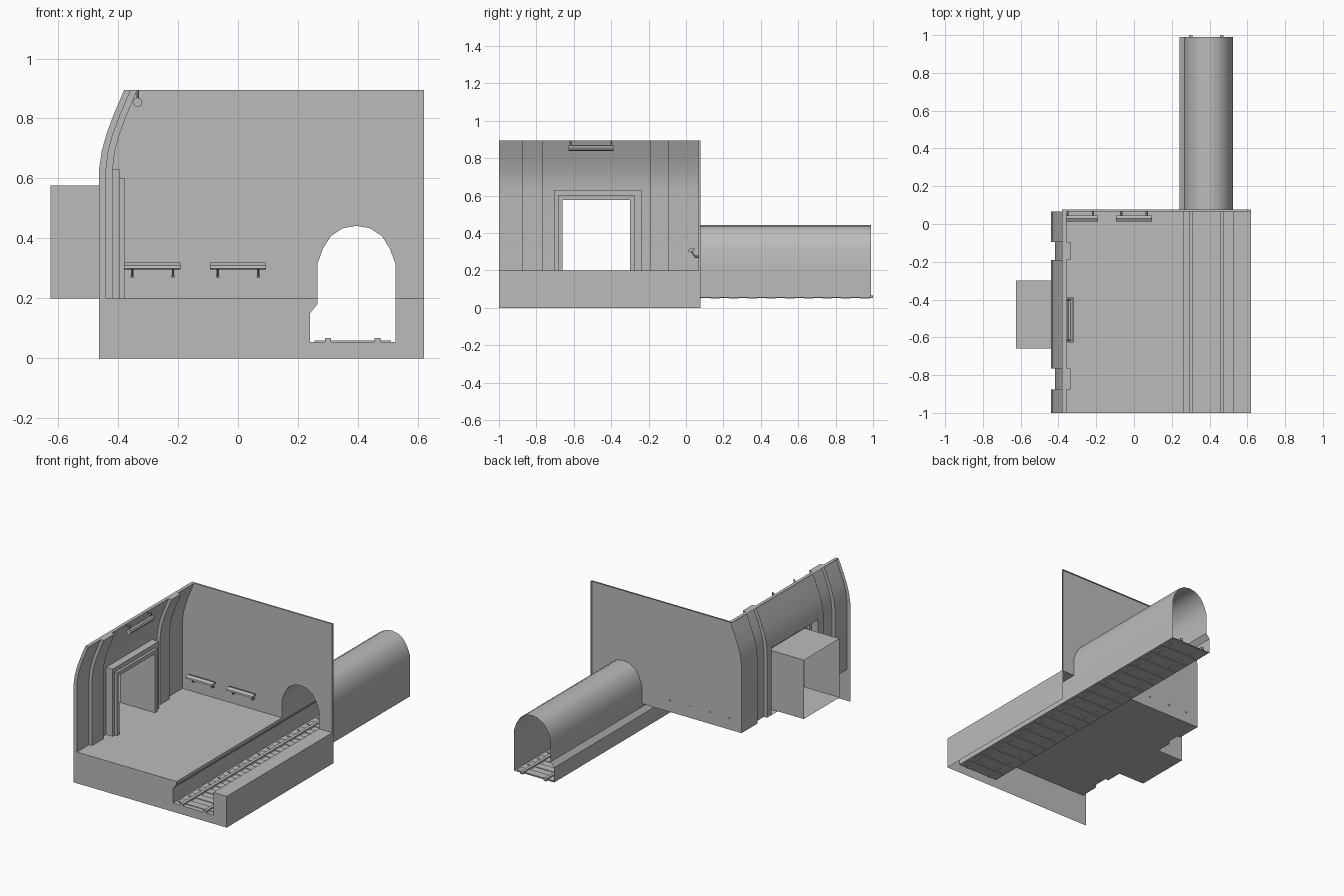
import bpy, bmesh, math
from mathutils import Vector

cube = bpy.data.objects.get("Cube")
if cube:
    bpy.data.objects.remove(cube, do_unlink=True)

grey = bpy.data.materials.new("concrete grey")
grey.use_nodes = True
grey.diffuse_color = (0.5, 0.5, 0.5, 1)
grey.node_tree.nodes["Principled BSDF"].inputs["Base Color"].default_value = (0.5, 0.5, 0.5, 1)


def finish(name, bm, smooth=False):
    bmesh.ops.remove_doubles(bm, verts=bm.verts, dist=0.0002)
    bmesh.ops.recalc_face_normals(bm, faces=bm.faces)
    mesh = bpy.data.meshes.new(name)
    bm.to_mesh(mesh)
    bm.free()
    mesh.materials.append(grey)
    ob = bpy.data.objects.new(name, mesh)
    bpy.context.collection.objects.link(ob)
    if smooth:
        bpy.ops.object.select_all(action='DESELECT')
        ob.select_set(True)
        bpy.context.view_layer.objects.active = ob
        bpy.ops.object.shade_smooth_by_angle(angle=math.radians(35))
    return ob


def add_sheet(bm, rows, skip=lambda c: False):
    """Quads between neighbouring rows of points."""
    for a, b in zip(rows, rows[1:]):
        for i in range(len(a) - 1):
            quad = [Vector(p) for p in (a[i], a[i + 1], b[i + 1], b[i])]
            if not skip(sum(quad, Vector()) / 4):
                bm.faces.new([bm.verts.new(p) for p in quad])


def sheet(name, rows, smooth=False):
    bm = bmesh.new()
    add_sheet(bm, rows)
    return finish(name, bm, smooth)


def polygon(name, points):
    bm = bmesh.new()
    bm.faces.new([bm.verts.new(p) for p in points])
    return finish(name, bm)


def add_box(bm, lo, hi):
    verts = bmesh.ops.create_cube(bm, size=1)["verts"]
    for v in verts:
        v.co = [(l + h) / 2 + c * (h - l) for l, h, c in zip(lo, hi, v.co)]


def add_rod(bm, a, b, radius, sides=8):
    a, b = Vector(a), Vector(b)
    verts = bmesh.ops.create_cone(bm, cap_ends=True, segments=sides, radius1=radius,
                                  radius2=radius, depth=(b - a).length)["verts"]
    turn = Vector((0, 0, 1)).rotation_difference(b - a)
    for v in verts:
        v.co = turn @ v.co + (a + b) / 2


# Main levels and limits
FRONT, BACK, CAP, END = -1.0, 0.067, 0.078, 0.99
FLOOR, TOP, SIDE, BED = 0.2, 0.895, 0.62, 0.055
EDGE, TUNNEL_R, RECESS = 0.265, 0.525, 0.24

# Curved wall section, inner and outer
inner = [(-0.44, FLOOR), (-0.44, 0.63), (-0.433, 0.69), (-0.418, 0.745), (-0.394, 0.81), (-0.358, TOP)]
outer = [(-0.463, 0), (-0.463, 0.635), (-0.455, 0.69), (-0.44, 0.745), (-0.416, 0.81), (-0.38, TOP)]

# Tunnel section: undercut platform edge, trench floor and arch
trench = [(EDGE, FLOOR), (EDGE, 0.18), (RECESS, 0.15), (RECESS, BED), (TUNNEL_R, BED), (TUNNEL_R, FLOOR)]
arch = [(TUNNEL_R, FLOOR), (TUNNEL_R, 0.315), (0.507, 0.365), (0.48, 0.408), (0.44, 0.434), (0.395, 0.442),
        (0.35, 0.434), (0.31, 0.408), (0.283, 0.365), (EDGE, 0.315), (EDGE, FLOOR)]

# Front skirt with the cut edge of the curved wall
front = outer + inner[::-1] + trench + [(SIDE, FLOOR), (SIDE, 0)]
polygon("front_skirt", [(x, FRONT, z) for x, z in front])

# Right side skirt and floor ledge
polygon("side_skirt", [(SIDE, FRONT, 0), (SIDE, CAP, 0), (SIDE, CAP, FLOOR), (SIDE, FRONT, FLOOR)])
polygon("far_ledge", [(TUNNEL_R, FRONT, FLOOR), (SIDE, FRONT, FLOOR), (SIDE, BACK, FLOOR), (TUNNEL_R, BACK, FLOOR)])

# Back wall with arch opening and turned edges
wall = [(SIDE, FLOOR), (SIDE, TOP)] + inner[::-1] + arch[::-1]
polygon("back_wall", [(x, BACK, z) for x, z in wall])
rim = [(SIDE, FLOOR), (SIDE, TOP), (-0.38, TOP)]
sheet("back_wall_rim", [[(x, y, z) for x, z in rim] for y in (BACK, CAP)])

# Curved wall with two pilasters and a doorway gap
DOOR = (-0.705, -0.238, 0.63)
STEP = 0.022
plan = [(FRONT, 0), (-0.877, 0), (-0.877, STEP), (-0.764, STEP), (-0.764, 0), (DOOR[0], 0),
        (DOOR[1], 0), (-0.19, 0), (-0.19, STEP), (-0.094, STEP), (-0.094, 0), (BACK, 0)]
bm = bmesh.new()
add_sheet(bm, [[(x + d, y, z) for x, z in inner] for y, d in plan],
          skip=lambda c: DOOR[0] < c.y < DOOR[1] and c.z < DOOR[2])
finish("curved_wall", bm, True)
sheet("curved_wall_rim", [[(-0.38, y, TOP), (inner[-1][0] + d, y, TOP)] for y, d in plan])
sheet("platform_floor", [[(inner[0][0] + d, y, FLOOR), (EDGE, y, FLOOR)] for y, d in plan])

# Stepped door frame running into an open-ended passage
OPEN = (-0.66, -0.299, 0.577)
MID = (-0.684, -0.276, 0.602)
steps = [(DOOR, -0.44), (DOOR, -0.394), (MID, -0.394), (MID, -0.378), (OPEN, -0.378), (OPEN, -0.625)]
sheet("doorway_passage", [[(x, a, FLOOR), (x, a, t), (x, b, t), (x, b, FLOOR)] for (a, b, t), x in steps])
sheet("passage_floor", [[(x, OPEN[0], FLOOR), (x, OPEN[1], FLOOR)] for x in (-0.625, -0.44)])

# Track trench and tunnel
sheet("track_trench", [[(x, y, z) for x, z in trench] for y in (FRONT, BACK, END)])
sheet("tunnel_arch", [[(x, y, z) for x, z in arch] for y in (BACK, END)], True)

# Sleepers and rails
bm = bmesh.new()
for i in range(20):
    y = FRONT + 0.03 + i * 0.1
    add_box(bm, (0.255, y, 0.051), (0.51, y + 0.05, 0.059))
finish("sleepers", bm)
bm = bmesh.new()
for x in (0.29, 0.455):
    add_box(bm, (x, FRONT, 0.052), (x + 0.02, 1.0, 0.067))
finish("rails", bm)

# Leaning benches on wall brackets
for n, x in enumerate((-0.285, 0)):
    bm = bmesh.new()
    section = [(0.012, 0.3), (0.02, 0.296), (0.046, 0.306), (0.046, 0.316), (0.03, 0.319), (0.014, 0.31)]
    ends = [[bm.verts.new((x + s * 0.094, y, z)) for y, z in section] for s in (-1, 1)]
    for end in ends:
        bm.faces.new(end)
    for i in range(len(section)):
        j = (i + 1) % len(section)
        bm.faces.new((ends[0][i], ends[0][j], ends[1][j], ends[1][i]))
    for s in (-1, 1):
        bx = x + s * 0.068
        add_rod(bm, (bx, 0.028, 0.302), (bx, 0.05, 0.272), 0.004)
        add_rod(bm, (bx, 0.045, 0.273), (bx, 0.071, 0.273), 0.006)
    finish(f"bench_{n + 1}", bm)

# Hanging tube light
bm = bmesh.new()
add_rod(bm, (-0.335, -0.628, 0.854), (-0.335, -0.388, 0.854), 0.016)
for y in (-0.615, -0.4):
    add_rod(bm, (-0.335, y, 0.86), (-0.335, y, TOP), 0.004)
    add_rod(bm, (-0.335, y, 0.885), (-0.362, y, 0.885), 0.004)
finish("tube_light", bm)
